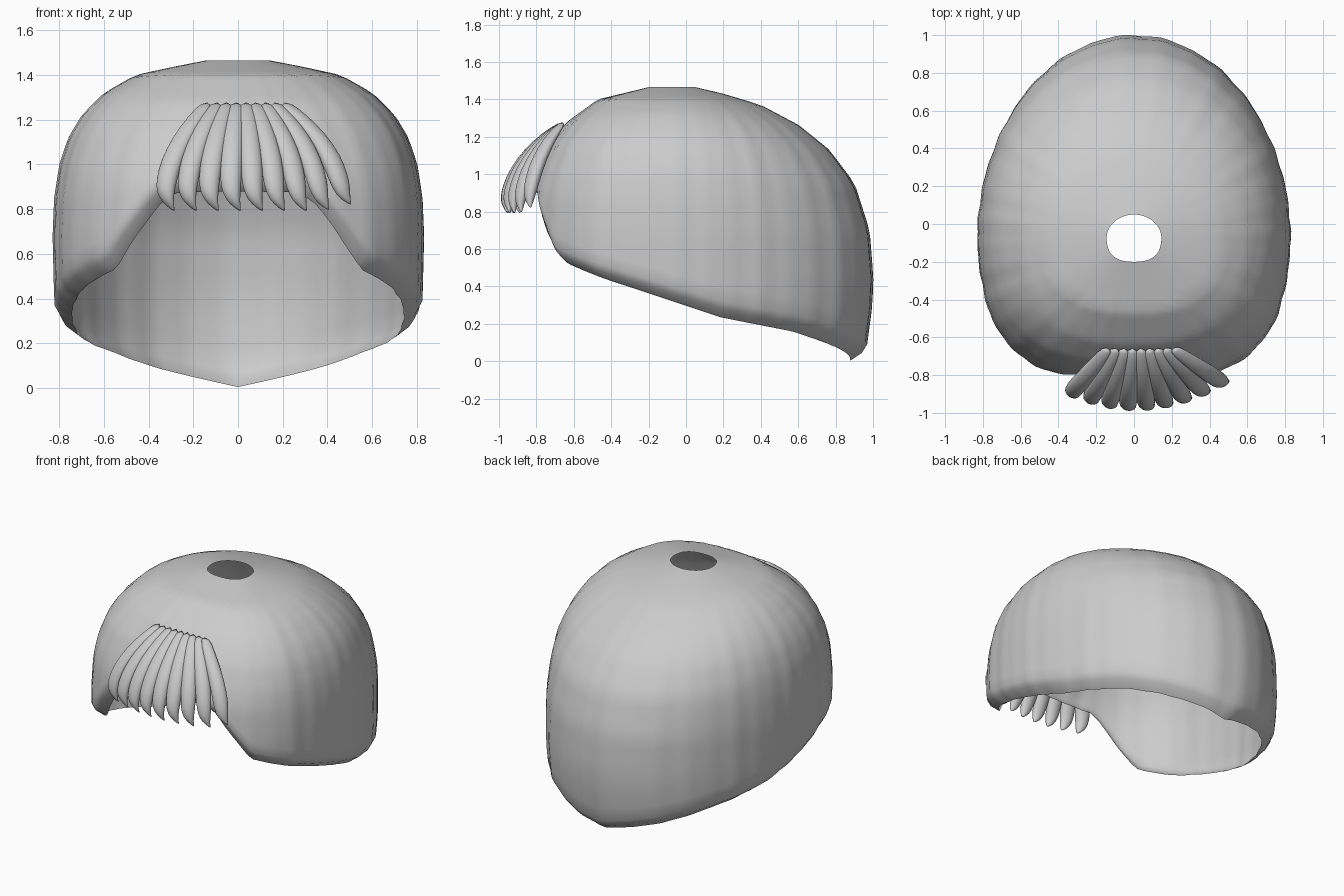
import bpy, bmesh, math
from mathutils import Vector

if "Cube" in bpy.data.objects:
    bpy.data.objects.remove(bpy.data.objects["Cube"])

# Profiles: (height, distance from the crown axis)
SIDE = [(0, .80), (.2, .81), (.4, .823), (.68, .83), (.85, .823), (1, .80), (1.12, .76),
        (1.22, .70), (1.32, .60), (1.4, .46), (1.435, .30), (1.465, .145)]
BACK = [(0, 1.03), (.15, 1.05), (.3, 1.07), (.45, 1.075), (.7, 1.055), (.95, .975), (1.13, .84),
        (1.26, .68), (1.37, .475), (1.43, .275), (1.465, .125)]
FRONT = [(0, .79), (.7, .79), (.9, .768), (1, .735), (1.15, .665), (1.28, .56),
         (1.4, .395), (1.465, .125)]
# Hem: (angle, height of the lower edge)
HEM = [(-90, .88), (-68, .875), (-62, .82), (-46, .53), (-25, .43), (-2, .33), (20, .235),
       (49, .16), (68, .085), (90, .004)]
CY = -.075


def interp(table, v):
    for (a, p), (b, q) in zip(table, table[1:]):
        if v <= b:
            return p + (q - p) * max(0, (v - a) / (b - a))
    return table[-1][1]


def radius(phi, z):
    c, s = abs(math.cos(phi)), math.sin(phi)
    a = interp(SIDE, z)
    b = interp(BACK if s > 0 else FRONT, z)
    n = 2.0 if s > 0 else 2.0 + .5 * min(1, -s * 2)
    return ((c / a) ** n + (abs(s) / b) ** n) ** (-1 / n)


def grid_object(name, rings, cap=False):
    bm = bmesh.new()
    rows = [[bm.verts.new(p) for p in ring] for ring in rings]
    n = len(rows[0])
    for r, q in zip(rows, rows[1:]):
        for j in range(n):
            bm.faces.new((r[j], q[j], q[(j + 1) % n], r[(j + 1) % n]))
    if cap:
        bm.faces.new(rows[0])
        bm.faces.new(rows[-1][::-1])
        bmesh.ops.recalc_face_normals(bm, faces=bm.faces)
    mesh = bpy.data.meshes.new(name)
    bm.to_mesh(mesh)
    bm.free()
    ob = bpy.data.objects.new(name, mesh)
    bpy.context.collection.objects.link(ob)
    for p in mesh.polygons:
        p.use_smooth = True
    return ob


# Hair cap: open crown, slanted hem that tucks inward
SEG, ROWS = 144, 26
rings = []
for i in range(ROWS + 3):
    ring = []
    for j in range(SEG):
        phi = 2 * math.pi * j / SEG
        hem = interp(HEM, math.degrees(math.asin(math.sin(phi))))
        low = hem + .08
        if i <= ROWS:
            t = i / ROWS
            z, inset = 1.465 - (1.465 - low) * (.25 * t + .75 * t * t), 0
        else:
            z, inset = [(hem + .04, .02), (hem, .075)][i - ROWS - 1]
        t = min(1, i / 8)
        ripple = .0025 * t * (math.sin(36 * phi) + .8 * math.sin(23 * phi + 1))
        r = radius(phi, z) * (1 + ripple) - inset
        ring.append((r * math.cos(phi), CY + r * math.sin(phi), z))
    rings.append(ring)
grid_object("hair_cap", rings)

# Fringe: nine fanned locks with hooked tips
# (height, spread from root to tip, forward swing, half width, half thickness)
PATH = [(1.28, 0, 0, .030, .012), (1.21, .28, .30, .040, .025), (1.12, .58, .58, .048, .032),
        (1.02, .82, .80, .052, .036), (.93, .95, .93, .050, .035), (.87, 1.0, .99, .042, .030),
        (.825, 1.04, 1.0, .026, .020), (.79, 1.08, .96, .003, .003)]
COUNT, SIDES = 9, 12
for k in range(COUNT):
    u = k / (COUNT - 1)
    root = Vector((-.12 + .34 * u, -.655, 0))
    tip_x = -.315 + .79 * u
    tip = Vector((tip_x, -.968 + .62 * (tip_x - .02) ** 2, 0))
    # sideways direction follows the curve of the forehead
    side = Vector((1, 1.1 * (tip_x - .02), 0)).normalized()
    out = Vector((side.y, -side.x, 0))
    rings = []
    for m, (z, spread, swing, w, h) in enumerate(PATH):
        hook = [0, 0, 0, 0, 0, .004, .018, .045][m]
        c = Vector((root.x + (tip.x - root.x) * min(spread, 1) + hook - .015,
                    root.y + (tip.y - root.y) * swing, z + .03 * max(0, u - .85) / .15 * (m / 7)))
        rings.append([c + side * w * math.cos(a) + (out + Vector((0, 0, .4))) * h * math.sin(a)
                      for a in (2 * math.pi * s / SIDES for s in range(SIDES))])
    lock = grid_object(f"fringe_lock_{k + 1}", rings, cap=True)
    sub = lock.modifiers.new("smooth", 'SUBSURF')
    sub.levels = sub.render_levels = 1
